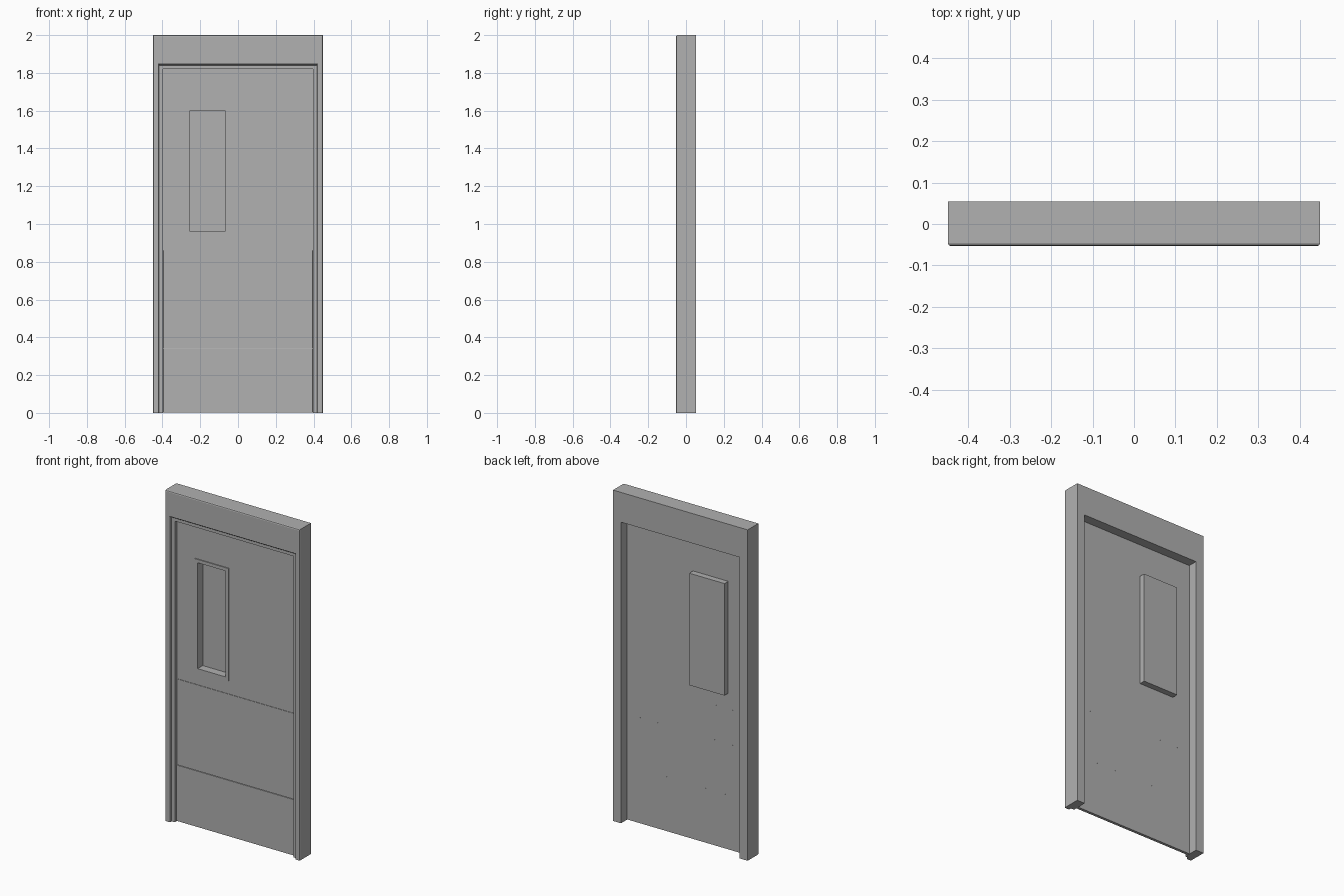
import bpy, bmesh, math

if "Cube" in bpy.data.objects:
    bpy.data.objects.remove(bpy.data.objects["Cube"])

# dark grey paint shared by every part
paint = bpy.data.materials.new("dark_grey_paint")
paint.diffuse_color = (.44, .44, .44, 1)
paint.use_nodes = True
paint.node_tree.nodes["Principled BSDF"].inputs["Base Color"].default_value = paint.diffuse_color


def make(name, bm):
    bmesh.ops.recalc_face_normals(bm, faces=bm.faces)
    me = bpy.data.meshes.new(name)
    bm.to_mesh(me)
    bm.free()
    me.materials.append(paint)
    ob = bpy.data.objects.new(name, me)
    bpy.context.collection.objects.link(ob)
    return ob


def sweep(name, sections, closed):
    """Skin a list of equal-length closed cross-sections."""
    bm = bmesh.new()
    rows = [[bm.verts.new(p) for p in s] for s in sections]
    n = len(rows[0])
    pairs = list(zip(rows, rows[1:]))
    if closed:
        pairs.append((rows[-1], rows[0]))
    for a, b in pairs:
        for i in range(n):
            j = (i + 1) % n
            bm.faces.new((a[i], a[j], b[j], b[i]))
    if not closed:
        bm.faces.new(rows[0])
        bm.faces.new(rows[-1])
    return make(name, bm)


def corners(r):
    x0, x1, z0, z1 = r
    return [(x0, z0), (x1, z0), (x1, z1), (x0, z1)]


def ring(name, outer, inner, y0, y1):
    """Rectangular slab with a rectangular hole, rects are x0, x1, z0, z1."""
    secs = [[(ox, y0, oz), (ox, y1, oz), (ix, y1, iz), (ix, y0, iz)]
            for (ox, oz), (ix, iz) in zip(corners(outer), corners(inner))]
    return sweep(name, secs, True)


def box(name, rect, y0, y1, bevel=0.0):
    secs = [[(x, y, z) for x, z in corners(rect)] for y in (y0, y1)]
    ob = sweep(name, secs, False)
    if bevel:
        m = ob.modifiers.new("bevel", 'BEVEL')
        m.width, m.segments = bevel, 2
    return ob


# door frame: one rebated profile (half width, height, depth) swept up, over and down
profile = [(.443, 1.993, -.053), (.448, 1.998, -.051), (.45, 2, -.046), (.45, 2, .054),
           (.397, 1.82, .054), (.397, 1.82, -.037), (.418, 1.838, -.037),
           (.418, 1.845, -.047), (.42, 1.847, -.051), (.424, 1.851, -.053)]
sweep("door_frame", [[(sx * x, y, z * up) for x, z, y in profile]
                     for sx, up in ((-1, 0), (-1, 1), (1, 1), (1, 0))], False)

# thin door leaf with window hole
hole = (-.255, -.07, .96, 1.60)
ring("door_leaf", (-.397, .397, .002, 1.82), hole, -.015, -.003)

# kick plates across the lower front
box("upper_impact_plate", (-.396, .396, .343, .86), -.019, -.015, .0015)
box("lower_kick_plate", (-.396, .396, .002, .34), -.021, -.015, .0015)

# window: front flange, deep rear surround and pane
flange = (-.275, -.05, .94, 1.62)
ring("window_front_flange", flange, hole, -.021, -.015)
ring("window_rear_surround", (-.28, -.045, .945, 1.622), hole, -.003, .033)
box("window_pane", (-.257, -.068, .958, 1.602), .028, .033)

# rivet tips on the back of the plates
for z, xs in ((.85, (.2, .31)), (.64, (.19, .31)), (.33, (.13, .26))):
    for x in xs:
        for s in (-1, 1):
            bm = bmesh.new()
            bmesh.ops.create_cone(bm, cap_ends=True, segments=8, radius1=.002,
                                  radius2=.002, depth=.003)
            for v in bm.verts:
                px, py, pz = v.co
                v.co = (px + s * x, pz - .0025, py + z)
            make("rivet", bm)
